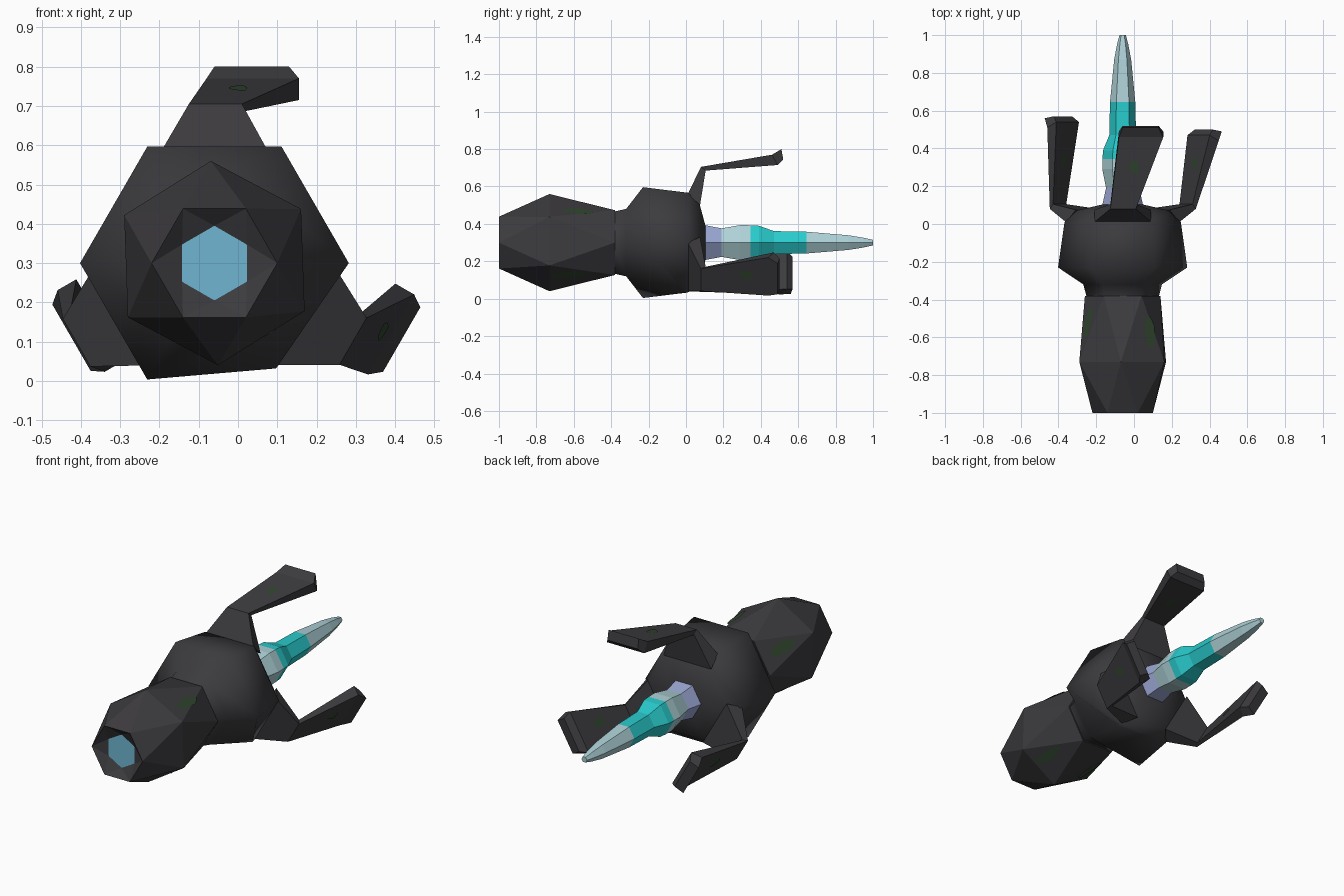
import bpy, bmesh, math, random
from mathutils import Vector
from mathutils.bvhtree import BVHTree

if "Cube" in bpy.data.objects:
    bpy.data.objects.remove(bpy.data.objects["Cube"])

random.seed(4)
CX, CZ = -0.06, 0.30          # long axis of the device runs along y through here


def mat(name, r, g, b):
    m = bpy.data.materials.new(name)
    m.diffuse_color = (r, g, b, 1)
    m.use_nodes = True
    m.node_tree.nodes["Principled BSDF"].inputs["Base Color"].default_value = m.diffuse_color
    return m


CHARCOAL = mat("charcoal", 0.045, 0.043, 0.048)
SKY = mat("sky_blue", 0.16, 0.47, 0.64)
TEAL = mat("bright_teal", 0.022, 0.60, 0.61)
PALE = mat("pale_cyan", 0.42, 0.64, 0.68)
LAVENDER = mat("lavender", 0.33, 0.39, 0.66)
VIOLET = mat("violet", 0.04, 0.03, 0.55)
MOSS = mat("dark_moss", 0.030, 0.060, 0.028)


def polar(r, deg, y):
    a = math.radians(deg)
    return Vector((CX + r * math.cos(a), y, CZ + r * math.sin(a)))


def hex_ring(y, r, start=0):
    return [polar(r, start + 60 * i, y) for i in range(6)]


def finish(bm, name, mats):
    bmesh.ops.recalc_face_normals(bm, faces=bm.faces)
    me = bpy.data.meshes.new(name)
    bm.to_mesh(me)
    bm.free()
    for m in mats:
        me.materials.append(m)
    ob = bpy.data.objects.new(name, me)
    bpy.context.collection.objects.link(ob)
    return ob


def loft(name, rings, mats, rule=None, tri=False):
    """Skin a list of rings and cap both ends; rule(centre) gives the material index."""
    bm = bmesh.new()
    vs = [[bm.verts.new(p) for p in ring] for ring in rings]
    for a, b in zip(vs, vs[1:]):
        n = len(a)
        for i in range(n):
            j = (i + 1) % n
            if tri:
                bm.faces.new((a[i], a[j], b[i]))
                bm.faces.new((a[j], b[j], b[i]))
            else:
                bm.faces.new((a[i], a[j], b[j], b[i]))
    first = bm.faces.new(vs[0])
    bm.faces.new(vs[-1])
    if rule:
        for f in bm.faces:
            f.material_index = rule(f, f is first)
    return finish(bm, name, mats)


# Handle: twisted hexagons, with a recessed lens in the front end
handle = loft("handle", [hex_ring(-0.96, 0.095, -30), hex_ring(-1.0, 0.16, 0),
                         hex_ring(-0.73, 0.26, 32), hex_ring(-0.38, 0.20, 60)],
              [CHARCOAL, SKY], lambda f, first: 1 if first else 0, tri=True)

# Body: smooth hexagonal drum with a shallow dome at the back
rings = [hex_ring(y, r) for y, r in ((-0.39, 0.19), (-0.32, 0.208), (-0.23, 0.342),
                                     (0.01, 0.308), (0.07, 0.25), (0.105, 0.10))]
rings[2][5] = Vector((0.097, -0.01, 0.032))      # one lower corner is pulled back
body = loft("body", rings, [CHARCOAL], tri=True)
bpy.context.view_layer.objects.active = body
body.select_set(True)
bpy.ops.object.shade_smooth_by_angle(angle=math.radians(62))
body.select_set(False)

# Blade: hexagonal spike in colour bands
profile = ((0.09, 0.11), (0.19, 0.088), (0.29, 0.108), (0.345, 0.107), (0.39, 0.104),
           (0.47, 0.071), (0.645, 0.067), (0.87, 0.045), (0.95, 0.030), (1.0, 0.017))


def blade_colour(f, first):
    y = f.calc_center_median().y
    return 0 if y < 0.19 else 2 if 0.345 < y < 0.645 else 1


blade = loft("blade", [hex_ring(y, r) for y, r in profile],
             [LAVENDER, PALE, TEAL], blade_colour)


# Claws: three bent prongs around the blade, each leaning its own way
def claw(name, deg, t0, t1, e0, e1, rad, tip):
    up, y = math.radians(deg), Vector((0, 1, 0))
    u = Vector((math.cos(up), 0, math.sin(up)))
    t = Vector((math.sin(up), 0, -math.cos(up)))
    axis = Vector((CX, 0, CZ))

    def section(ta, tb, outer, inner):
        (yo, ro), (yi, ri) = outer, inner
        return [axis + t * a + u * r + y * yy
                for a, yy, r in ((ta, yo, ro), (tb, yo, ro), (tb, yi, ri), (ta, yi, ri))]
    return loft(name, [
        section(-0.15, 0.15, (0.01, 0.26), (0.075, 0.20)),
        section(e0, e1, (0.08, 0.405), (0.105, 0.385)),
        section(t0 - 0.01, t1, (tip - 0.06, rad - 0.03), (tip - 0.03, rad - 0.085)),
        section(t0 + 0.01, t1 - 0.025, (tip - 0.01, rad), (tip, rad - 0.055))],
        [CHARCOAL])


claws = [claw("top_claw", 90, -0.01, 0.215, -0.065, 0.07, 0.50, 0.52),
         claw("right_claw", -30, -0.175, 0.05, -0.073, 0.065, 0.51, 0.50),
         claw("left_claw", 210, -0.09, 0.14, -0.07, 0.07, 0.41, 0.57)]


# Mossy patches: thin irregular plates laid on a surface found by a ray
def patch(name, target, origin, direction, long, wide, m):
    me = target.data
    tree = BVHTree.FromPolygons([v.co for v in me.vertices],
                                [tuple(p.vertices) for p in me.polygons])
    loc, n, _, _ = tree.ray_cast(origin, direction)
    if loc is None:
        return
    if n.dot(direction) > 0:
        n = -n
    a = Vector((0, 1, 0))
    a = (a - n * a.dot(n)).normalized()
    b = n.cross(a)
    bm = bmesh.new()
    vs = []
    for i in range(10):
        w, k = math.tau * i / 10, random.uniform(0.75, 1.1)
        vs.append(bm.verts.new(loc + n * 0.003 + a * long * k * math.cos(w)
                               + b * wide * k * math.sin(w)))
    f = bm.faces.new(vs)
    f.normal_update()
    if f.normal.dot(n) < 0:
        f.normal_flip()
    me = bpy.data.meshes.new(name)
    bm.to_mesh(me)
    bm.free()
    me.materials.append(m)
    bpy.context.collection.objects.link(bpy.data.objects.new(name, me))


for deg, y in ((50, -0.57), (-50, -0.62), (150, -0.52), (235, -0.60)):
    p = polar(1, deg, y)
    patch("handle_patch", handle, p, (Vector((CX, y, CZ)) - p).normalized(), 0.10, 0.032, MOSS)
for ob, deg, y in zip(claws, (82, -22, 207), (0.30, 0.32, 0.33)):
    p, q = polar(1, deg, y), polar(0.12, deg, y)
    patch("claw_outer_patch", ob, p, (q - p).normalized(), 0.042, 0.028, MOSS)
    patch("claw_inner_patch", ob, q, (p - q).normalized(), 0.042, 0.025, MOSS)
patch("violet_spot", body, Vector((0.11, 1, 0.21)), Vector((0, -1, 0)), 0.018, 0.018, VIOLET)
